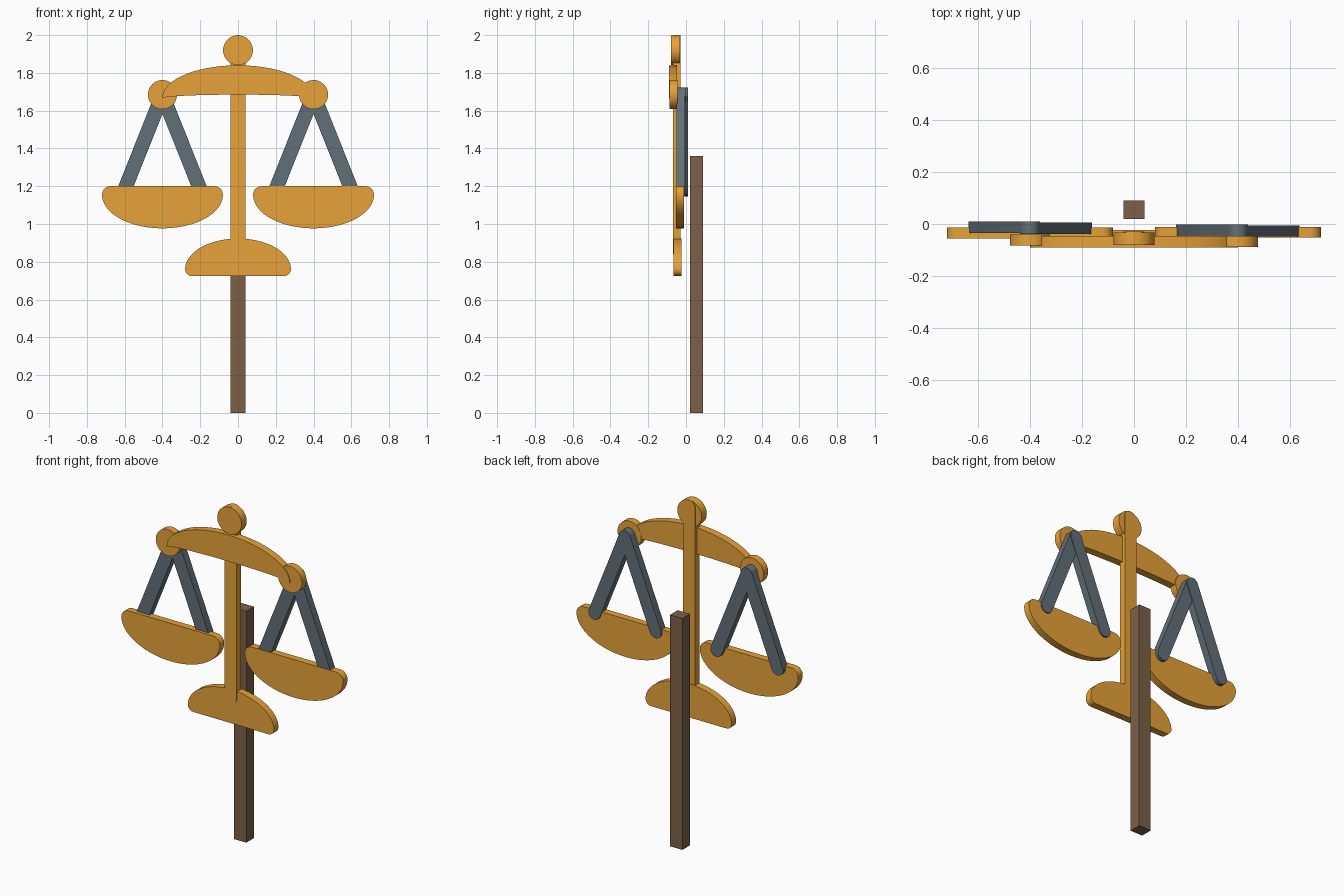
import bpy, bmesh
from math import sin, cos, pi, atan2

if "Cube" in bpy.data.objects:
    bpy.data.objects.remove(bpy.data.objects["Cube"])


def material(name, color):
    m = bpy.data.materials.new(name)
    m.diffuse_color = (*color, 1)
    m.use_nodes = True
    m.node_tree.nodes["Principled BSDF"].inputs["Base Color"].default_value = m.diffuse_color
    return m


GOLD = material("gold", (0.80, 0.36, 0.04))
STEEL = material("steel", (0.12, 0.16, 0.19))
WOOD = material("wood", (0.20, 0.12, 0.065))


def plate(name, profile, y_front, y_back, mat):
    """Extrude a closed x-z outline between two depths."""
    bm = bmesh.new()
    face = bm.faces.new([bm.verts.new((x, y_front, z)) for x, z in profile])
    moved = bmesh.ops.extrude_face_region(bm, geom=[face])["geom"]
    verts = [g for g in moved if isinstance(g, bmesh.types.BMVert)]
    bmesh.ops.translate(bm, vec=(0, y_back - y_front, 0), verts=verts)
    bmesh.ops.recalc_face_normals(bm, faces=bm.faces)
    mesh = bpy.data.meshes.new(name)
    bm.to_mesh(mesh)
    bm.free()
    ob = bpy.data.objects.new(name, mesh)
    bpy.context.collection.objects.link(ob)
    mesh.materials.append(mat)
    bpy.ops.object.select_all(action='DESELECT')
    ob.select_set(True)
    bpy.context.view_layer.objects.active = ob
    bpy.ops.object.shade_smooth_by_angle(angle=0.6)
    return ob


def arc(cx, cz, rx, rz, a0, a1, n):
    return [(cx + rx * cos(a0 + (a1 - a0) * i / n),
             cz + rz * sin(a0 + (a1 - a0) * i / n)) for i in range(n + 1)]


def disc(cx, cz, r):
    return arc(cx, cz, r, r, 0, 2 * pi, 40)[:-1]


def capsule(x0, z0, x1, z1, r):
    a = atan2(z1 - z0, x1 - x0)
    return (arc(x1, z1, r, r, a - pi / 2, a + pi / 2, 14)
            + arc(x0, z0, r, r, a + pi / 2, a + 3 * pi / 2, 14))


def bowl(cx, z_flat, half, depth, lip, up=1):
    """Half ellipse with rounded lips; up=-1 flips it into a dome."""
    pts = arc(0, -lip, half, depth - lip, pi, 2 * pi, 36)
    pts += arc(half - lip, -lip, lip, lip, 0, pi / 2, 8)[1:]
    pts += arc(lip - half, -lip, lip, lip, pi / 2, pi, 8)[:-1]
    return [(cx + x, z_flat + up * z) for x, z in pts]


# Wooden post behind the emblem
plate("post", [(-.04, 0), (.04, 0), (.04, 1.36), (-.04, 1.36)], .02, .091, WOOD)

# Column, finial and base
plate("column", capsule(0, .88, 0, 1.96, .04), -.07, -.028, GOLD)
plate("finial", disc(0, 1.92, .079), -.08, -.032, GOLD)
plate("base", bowl(0, .725, .28, .198, .035, -1), -.066, -.024, GOLD)

# Arched beam
beam = arc(0, 1.67, .4, .17, 0, pi, 40) + arc(0, 1.665, .4, .02, pi, 0, 24)
plate("beam", beam, -.091, -.047, GOLD)

# Pivots, hangers and pans, each layered slightly in depth
for side, s, d in (("left", -1, 0), ("right", 1, -.006)):
    x = .4 * s
    plate(side + "_pivot", disc(x, 1.685, .077), -.082 + d, -.04 + d, GOLD)
    plate(side + "_pan", bowl(x, 1.2, .32, .223, .045), -.055 - d / 2, -.014 - d / 2, GOLD)
    for part, off, y in (("outer", .2 * s, .01 + 2.5 * d),
                         ("inner", -.2 * s, .005 + d)):
        plate(f"{side}_{part}_hanger", capsule(x, 1.685, x + off, 1.183, .038),
              y - .044, y, STEEL)
